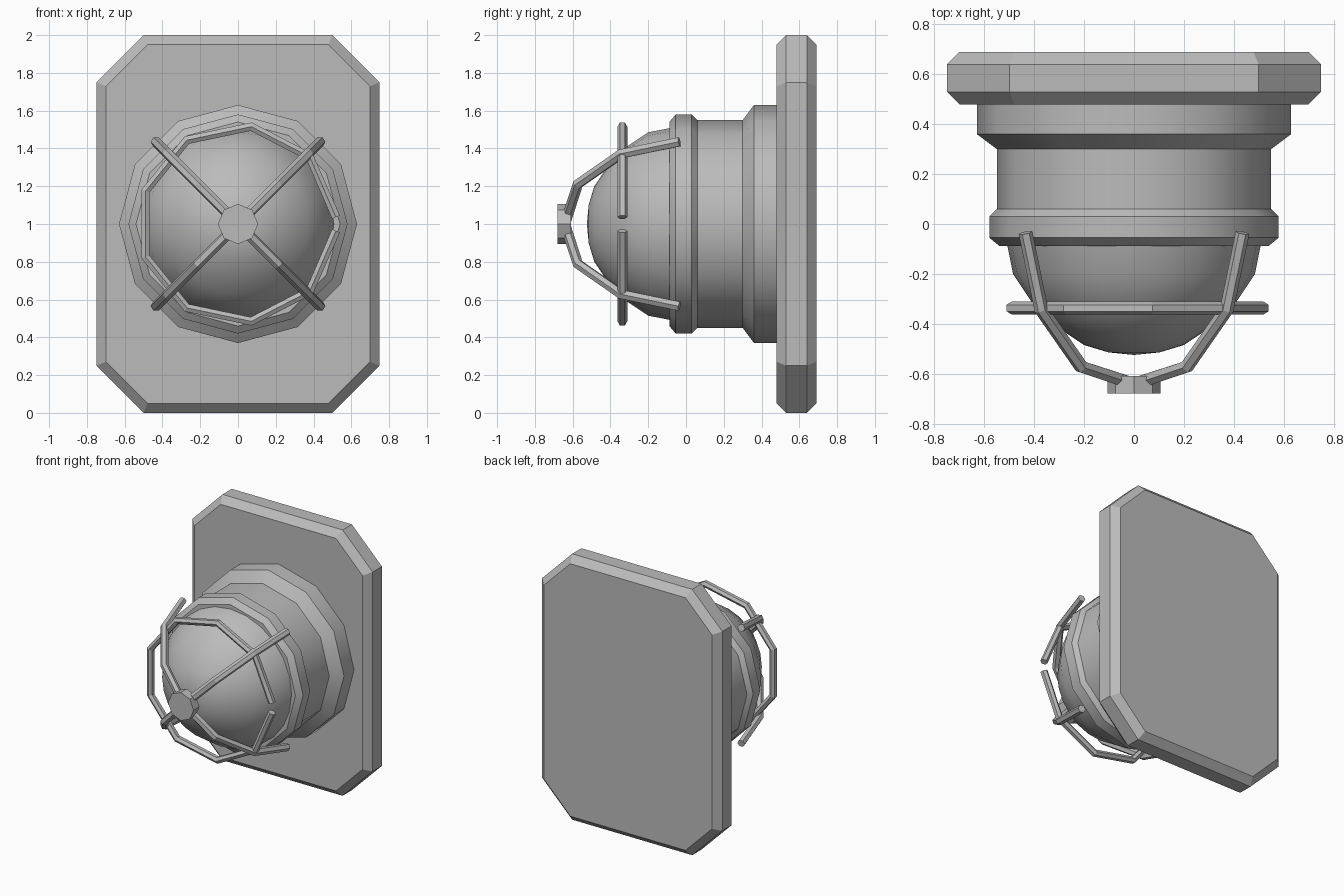
import bpy, bmesh
from math import sin, cos, pi, radians

if "Cube" in bpy.data.objects:
    bpy.data.objects.remove(bpy.data.objects["Cube"])

grey = bpy.data.materials.new("plain grey")
grey.use_nodes = True
colour = (0.5, 0.5, 0.5, 1)
grey.diffuse_color = colour
grey.node_tree.nodes["Principled BSDF"].inputs["Base Color"].default_value = colour

MID = 1.0  # height of the lamp axis


def loft(name, rings, smooth=None):
    """Skin a series of matching closed rings and cap both ends."""
    bm = bmesh.new()
    loops = [[bm.verts.new(p) for p in ring] for ring in rings]
    n = len(loops[0])
    for a, b in zip(loops, loops[1:]):
        for i in range(n):
            j = (i + 1) % n
            bm.faces.new((a[i], a[j], b[j], b[i]))
    bm.faces.new(loops[0])
    bm.faces.new(loops[-1])
    bmesh.ops.remove_doubles(bm, verts=bm.verts, dist=1e-5)
    bmesh.ops.recalc_face_normals(bm, faces=bm.faces)
    mesh = bpy.data.meshes.new(name)
    bm.to_mesh(mesh)
    bm.free()
    mesh.materials.append(grey)
    ob = bpy.data.objects.new(name, mesh)
    bpy.context.collection.objects.link(ob)
    if smooth:
        bpy.ops.object.select_all(action="DESELECT")
        ob.select_set(True)
        bpy.context.view_layer.objects.active = ob
        bpy.ops.object.shade_smooth_by_angle(angle=radians(smooth))
    return ob


def circle(r, y, n):
    return [(r * sin(2 * pi * i / n), y, MID + r * cos(2 * pi * i / n)) for i in range(n)]


def octagon(inset, y):
    """Rectangle with clipped corners, moved inward evenly by inset."""
    w, h = 0.75 - inset, 1 - inset
    c = 0.25 - inset * 0.586
    quarter = [(w, h - c), (w - c, h)]
    pts = quarter + [(-x, z) for x, z in reversed(quarter)]
    pts += [(-x, -z) for x, z in pts]
    return [(x, y, MID + z) for x, z in pts]


def rod(name, points, radius):
    curve = bpy.data.curves.new(name, "CURVE")
    curve.dimensions = "3D"
    curve.bevel_depth = radius
    curve.bevel_resolution = 1
    curve.use_fill_caps = True
    spline = curve.splines.new("POLY")
    spline.points.add(len(points) - 1)
    for p, co in zip(spline.points, points):
        p.co = (*co, 1)
    spline.use_smooth = False
    curve.materials.append(grey)
    ob = bpy.data.objects.new(name, curve)
    bpy.context.collection.objects.link(ob)
    bpy.ops.object.select_all(action="DESELECT")
    ob.select_set(True)
    bpy.context.view_layer.objects.active = ob
    bpy.ops.object.convert(target="MESH")


# Wall plate with bevelled rims
loft("wall_plate", [octagon(0.05, 0.48), octagon(0, 0.53), octagon(0, 0.64), octagon(0.05, 0.69)])

# Turned lamp housing
housing = [(0.63, 0.5), (0.63, 0.36), (0.55, 0.3), (0.55, 0.06), (0.58, 0.03),
           (0.58, -0.055), (0.54, -0.088), (0.48, -0.088)]
loft("lamp_housing", [circle(r, y, 12) for r, y in housing], 35)

# Domed lens
steps = [radians(a) for a in (90, 67.5, 45, 22.5, 11.25)]
lens = [circle(0.525 * sin(a), -0.525 * cos(a), 24) for a in steps]
lens.append(circle(0, -0.525, 24))
loft("lens_dome", lens, 35)

# Cage hoop, left open on one side
hoop = [radians(4 + 352 * i / 9) for i in range(10)]
rod("cage_hoop", [(0.52 * cos(a), -0.337, MID + 0.52 * sin(a)) for a in hoop], 0.026)

# Four bent cage bars meeting at the front
bar = [(0.435, -0.035), (0.372, -0.342), (0.212, -0.572), (0.02, -0.635)]
for side, sx in (("left", 1), ("right", -1)):
    for level, sz in (("upper", 1), ("lower", -1)):
        rod(f"cage_bar_{level}_{side}", [(sx * d, y, MID + sz * d) for d, y in bar], 0.028)

# Boss joining the bars
loft("cage_boss", [circle(0.106, -0.61, 8), circle(0.106, -0.68, 8)])
